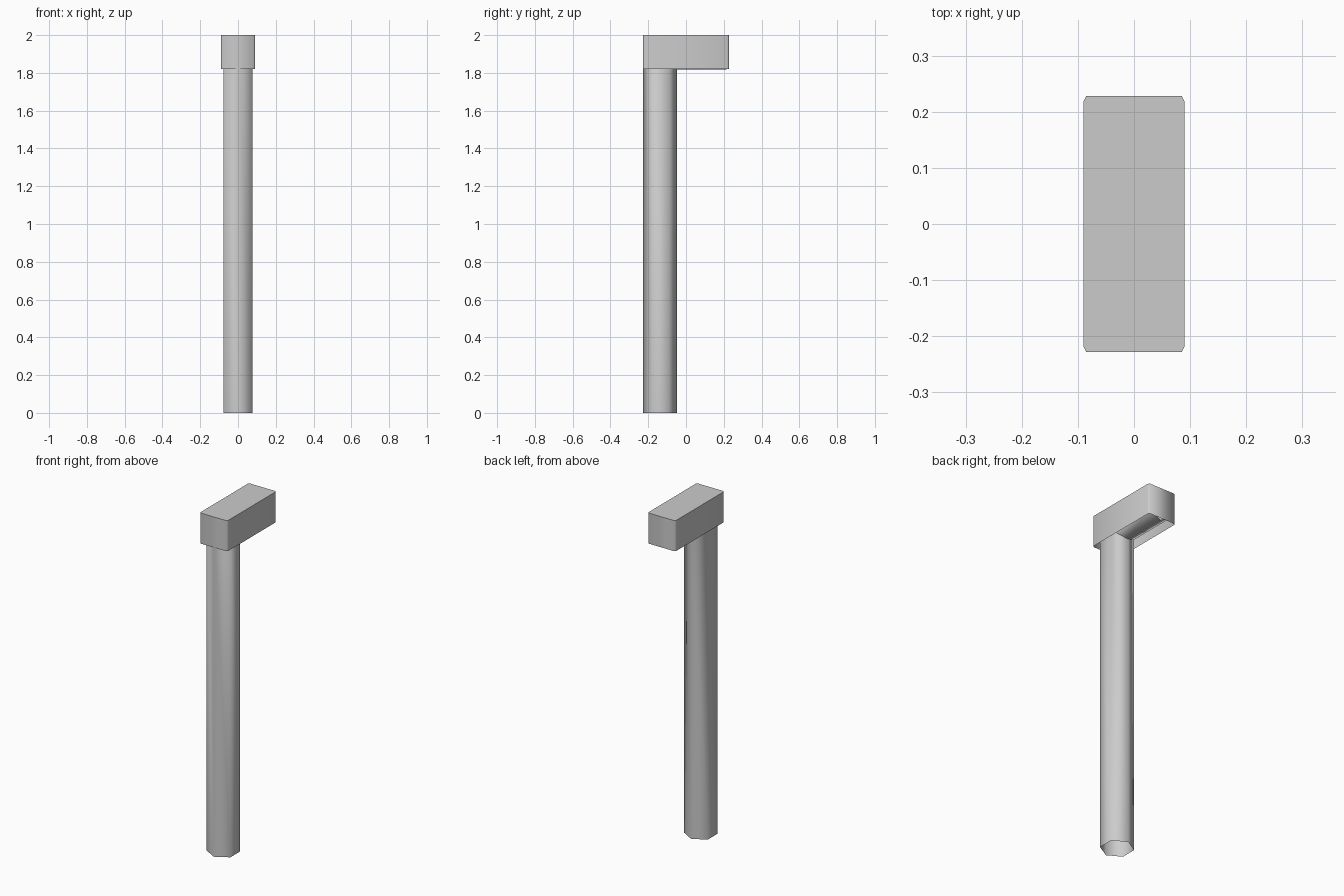
import bpy, bmesh
from math import sin, cos, pi, radians

if "Cube" in bpy.data.objects:
    bpy.data.objects.remove(bpy.data.objects["Cube"])


def finish(name, bm, angle):
    bmesh.ops.recalc_face_normals(bm, faces=bm.faces[:])
    me = bpy.data.meshes.new(name)
    bm.to_mesh(me)
    bm.free()
    ob = bpy.data.objects.new(name, me)
    bpy.context.collection.objects.link(ob)
    bpy.ops.object.select_all(action='DESELECT')
    bpy.context.view_layer.objects.active = ob
    ob.select_set(True)
    bpy.ops.object.shade_smooth_by_angle(angle=radians(angle))
    return ob


def bridge(bm, rings):
    for a, b in zip(rings, rings[1:]):
        n = len(a)
        for i in range(n):
            bm.faces.new((a[i], a[(i + 1) % n], b[(i + 1) % n], b[i]))


# Hollow hexagonal pole, mitred into a horizontal arm inside the head
R, Y0, ELBOW = 0.09, -0.137, 1.909
hexagon = [(R * sin(k * pi / 3), R * cos(k * pi / 3)) for k in range(6)]
bm = bmesh.new()
rings = [
    [bm.verts.new((x, Y0 + d, 0)) for x, d in hexagon],
    [bm.verts.new((x, Y0 + d, ELBOW - d)) for x, d in hexagon],
    [bm.verts.new((x, 0.215, ELBOW - d)) for x, d in hexagon],
]
bridge(bm, rings)
finish("pole_and_arm", bm, 61)

# Box head, open underneath, with slightly clipped upright corners
W, L, CX, CY = 0.09, 0.228, 0.005, 0.01
outline = [(W, CY - L), (W, L - CY), (W - CX, L), (CX - W, L),
           (-W, L - CY), (-W, CY - L), (CX - W, -L), (W - CX, -L)]
bm = bmesh.new()
low = [bm.verts.new((x, y, 1.82)) for x, y in outline]
high = [bm.verts.new((x, y, 2.0)) for x, y in outline]
bridge(bm, [low, high])
bm.faces.new(high)
finish("head_cover", bm, 70)
